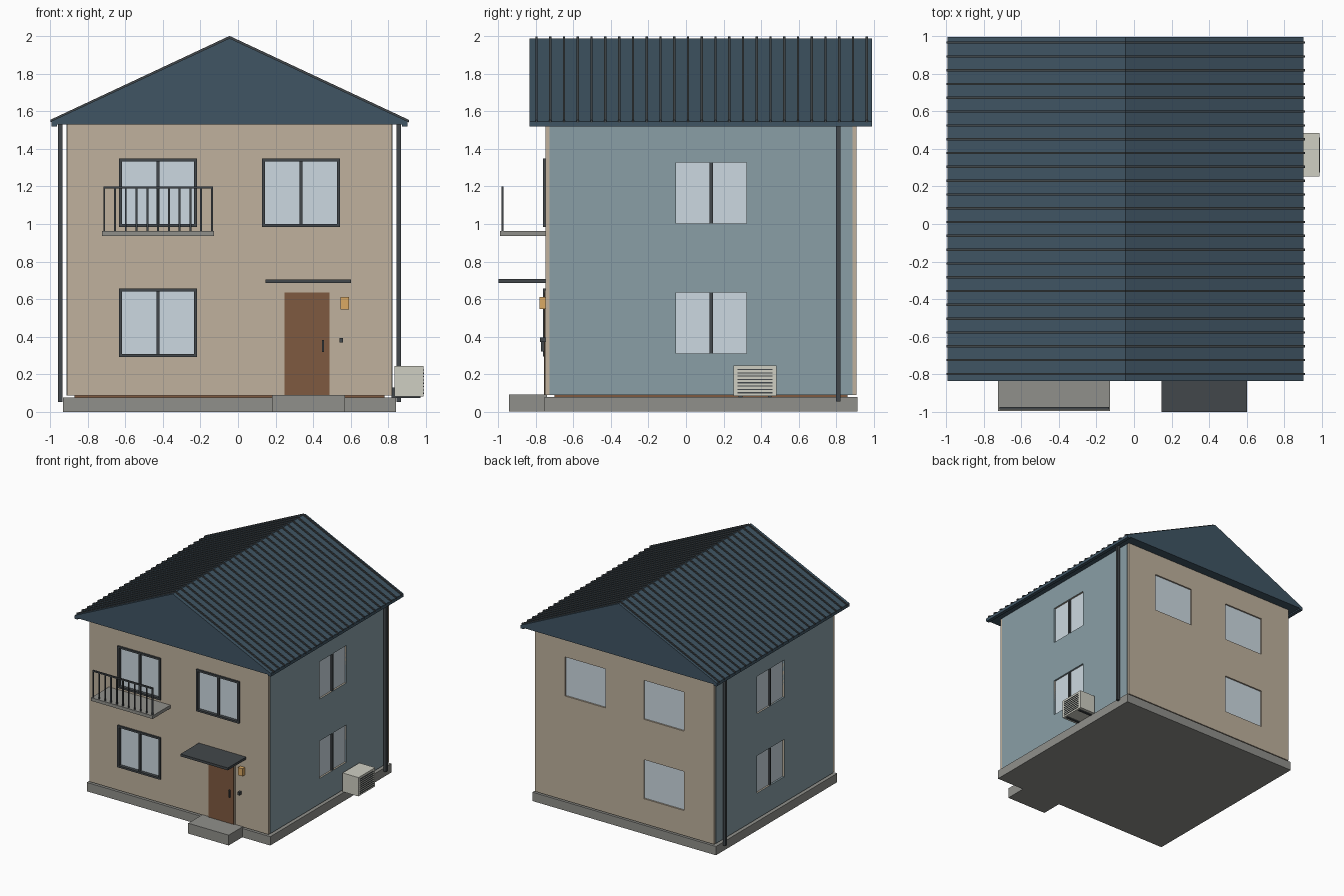
import bpy, bmesh
from mathutils import Matrix

if "Cube" in bpy.data.objects:
    bpy.data.objects.remove(bpy.data.objects["Cube"])

CX = -0.045          # mirror axis of the house body


def mat(name, r, g, b):
    m = bpy.data.materials.new(name)
    m.diffuse_color = tuple((c / 255) ** 2.2 for c in (r, g, b)) + (1,)
    m.use_nodes = True
    m.node_tree.nodes["Principled BSDF"].inputs["Base Color"].default_value = m.diffuse_color
    return m


BEIGE = mat("beige_render", 190, 176, 156)
BLUE = mat("blue_siding", 136, 157, 165)
ROOF = mat("roof_blue", 66, 86, 100)
DARK = mat("dark_metal", 68, 73, 76)
GLASS = mat("pale_glass", 203, 216, 224)
DOOR = mat("door_brown", 126, 90, 66)
STONE = mat("concrete", 143, 143, 138)
CREAM = mat("cream", 205, 205, 193)
LAMP = mat("lamp_orange", 218, 168, 100)


def boxes(name, spans, m=None):
    """One object made of boxes given as (x0, x1, y0, y1, z0, z1)."""
    bm = bmesh.new()
    for x0, x1, y0, y1, z0, z1 in spans:
        mx = Matrix.Translation(((x0 + x1) / 2, (y0 + y1) / 2, (z0 + z1) / 2))
        bmesh.ops.create_cube(bm, size=1, matrix=mx @ Matrix.Diagonal((x1 - x0, y1 - y0, z1 - z0, 1)))
    return finish(name, bm, m)


def finish(name, bm, m):
    bmesh.ops.recalc_face_normals(bm, faces=bm.faces)
    me = bpy.data.meshes.new(name)
    bm.to_mesh(me)
    bm.free()
    ob = bpy.data.objects.new(name, me)
    bpy.context.collection.objects.link(ob)
    if m:
        me.materials.append(m)
    return ob


def prisms(name, profile, ranges, m):
    """Extrude an xz profile along each y range."""
    bm = bmesh.new()
    for y0, y1 in ranges:
        f = bm.faces.new([bm.verts.new((x, y0, z)) for x, z in profile])
        r = bmesh.ops.extrude_face_region(bm, geom=[f])
        vs = [v for v in r["geom"] if isinstance(v, bmesh.types.BMVert)]
        bmesh.ops.translate(bm, verts=vs, vec=(0, y1 - y0, 0))
    return finish(name, bm, m)


def mirror_x(s):
    return (2 * CX - s[1], 2 * CX - s[0]) + tuple(s[2:])


# Base, floor edge and entrance step
boxes("foundation", [(-0.93, 0.84, -0.755, 0.915, 0, 0.077)], STONE)
boxes("floor_edge", [(-0.87, 0.78, -0.70, 0.86, 0.07, 0.09)], DOOR)
boxes("entrance_step", [(0.18, 0.57, -0.943, -0.74, 0, 0.09)], STONE)

# Walls with blue side cladding
walls = boxes("walls", [(-0.908, 0.818, -0.748, 0.91, 0.087, 1.535)], BEIGE)
side = (0.80, 0.821, -0.727, 0.888, 0.087, 1.535)
panels = boxes("side_cladding", [side, mirror_x(side)], BLUE)

# Window openings: front, back and both sides
FRONT = [(-0.425, 0.475), (-0.425, 1.167), (0.335, 1.167)]
SIDE_Z = [0.473, 1.165]
WY = 0.135
cuts, glass, bars = [], [], []
for x, z in FRONT:
    w, h = 0.195, 0.17
    for y0, y1, g0, g1 in ((-0.80, -0.722, -0.735, -0.715), (0.89, 0.95, 0.885, 0.897)):
        cuts.append((x - w, x + w, y0, y1, z - h, z + h))
        glass.append((x - w, x + w, g0, g1, z - h, z + h))
    # frame bars and mullion
    W, H, t = 0.207, 0.182, 0.016
    for a in (x - W, x + W - t):
        bars.append((a, a + t, -0.763, -0.73, z - H, z + H))
    for b in (z - H, z + H - t):
        bars.append((x - W + t, x + W - t, -0.763, -0.73, b, b + t))
    bars.append((x - 0.008, x + 0.008, -0.755, -0.73, z - H + t, z + H - t))
for z in SIDE_Z:
    w, h = 0.188, 0.163
    for f in (lambda s: s, mirror_x):
        cuts.append(f((0.795, 0.85, WY - w, WY + w, z - h, z + h)))
        glass.append(f((0.79, 0.806, WY - w, WY + w, z - h, z + h)))
        bars.append(f((0.79, 0.819, WY - 0.009, WY + 0.009, z - h, z + h)))
cutter = boxes("window_cutter", cuts)
cutter.hide_render = True
cutter.hide_set(True)
for ob in (walls, panels):
    md = ob.modifiers.new("openings", "BOOLEAN")
    md.object = cutter
    md.solver = "EXACT"
boxes("window_glass", glass, GLASS)
boxes("window_frames", bars, DARK)

# Gable roof with standing seams and eave gutters
prisms("roof", [(-0.992, 1.53), (0.899, 1.53), (0.899, 1.547), (CX, 1.988), (-0.992, 1.547)],
       [(-0.835, 0.993)], ROOF)
seam = [(-0.998, 1.54), (-0.998, 1.554), (CX, 2.0), (0.908, 1.554), (0.908, 1.54), (CX, 1.98)]
prisms("roof_seams", seam, [(y - 0.006, y + 0.006) for y in
                            (-0.797 + i * 0.0734 for i in range(25))], DARK)
gutter = (0.872, 0.902, -0.835, 0.993, 1.519, 1.545)
boxes("gutters", [gutter, mirror_x(gutter)], ROOF)
pipe = (0.844, 0.868, 0.80, 0.824, 0.053, 1.53)
boxes("downspouts", [pipe, mirror_x(pipe)], DARK)

# Front door, canopy, lamp and bell
boxes("door_frame", [(0.238, 0.246, -0.754, -0.74, 0.09, 0.649),
                     (0.487, 0.498, -0.754, -0.74, 0.09, 0.649),
                     (0.246, 0.487, -0.754, -0.74, 0.635, 0.649)], BEIGE)
boxes("front_door", [(0.246, 0.487, -0.757, -0.74, 0.09, 0.635)], DOOR)
boxes("door_handle", [(0.447, 0.457, -0.772, -0.755, 0.32, 0.383)], DARK)
boxes("door_canopy", [(0.145, 0.602, -1.0, -0.74, 0.685, 0.706)], DARK)
boxes("wall_lamp", [(0.545, 0.59, -0.781, -0.74, 0.546, 0.612)], LAMP)
boxes("door_bell", [(0.54, 0.559, -0.778, -0.74, 0.37, 0.395)], DARK)

# Balcony slab and front railing
boxes("balcony_slab", [(-0.722, -0.128, -0.993, -0.74, 0.935, 0.963)], STONE)
rail = [(-0.716, -0.134, -0.985, -0.972, 1.188, 1.2)]
for i in range(11):
    x = -0.711 + i * 0.0572
    rail.append((x - 0.005, x + 0.005, -0.983, -0.974, 0.96, 1.19))
boxes("balcony_railing", rail, DARK)

# Outdoor air unit with louvres and bracket
boxes("air_unit", [(0.832, 0.985, 0.253, 0.483, 0.082, 0.246)], CREAM)
boxes("air_unit_louvres", [(0.98, 0.989, 0.275, 0.46, z - 0.003, z + 0.003) for z in
                           (0.1 + i * 0.0177 for i in range(8))], DARK)
boxes("air_unit_bracket", [(0.815, 0.834, y, y + 0.02, 0.075, 0.13) for y in (0.28, 0.436)] +
      [(0.815, 0.97, y, y + 0.02, 0.074, 0.084) for y in (0.28, 0.436)], DARK)
